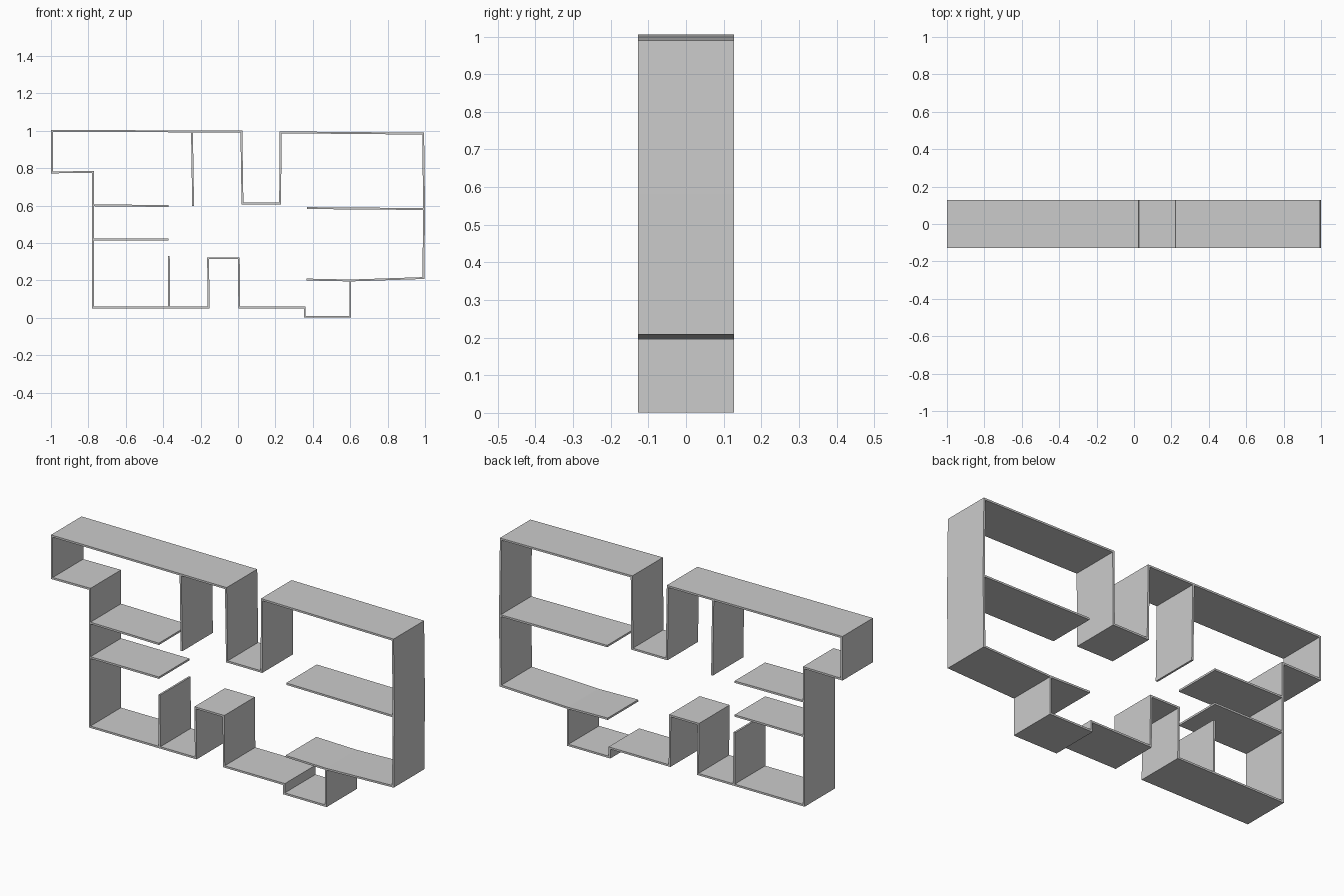
import bpy
import bmesh
from mathutils import Vector

if "Cube" in bpy.data.objects:
    bpy.data.objects.remove(bpy.data.objects["Cube"])

DEPTH = 0.127   # half depth along y
HALF = 0.005    # half wall thickness


def wall(name, points, closed=False):
    """Thin mitred wall following a centre line in the x-z plane."""
    pts = [Vector(p) for p in points]
    n = len(pts)
    bm = bmesh.new()
    rings = []
    for i, p in enumerate(pts):
        dirs = []
        if closed or i > 0:
            dirs.append((p - pts[i - 1]).normalized())
        if closed or i < n - 1:
            dirs.append((pts[(i + 1) % n] - p).normalized())
        normals = [Vector((-d.y, d.x)) for d in dirs]
        mitre = sum(normals, Vector((0, 0))).normalized()
        off = mitre * (HALF / mitre.dot(normals[0]))
        rings.append([bm.verts.new((q.x, y, q.y)) for q, y in (
            (p + off, -DEPTH), (p + off, DEPTH),
            (p - off, DEPTH), (p - off, -DEPTH))])
    for i in range(n if closed else n - 1):
        a, b = rings[i], rings[(i + 1) % n]
        for k in range(4):
            m = (k + 1) % 4
            bm.faces.new((a[k], a[m], b[m], b[k]))
    if not closed:
        bm.faces.new(rings[0])
        bm.faces.new(rings[-1])
    bmesh.ops.recalc_face_normals(bm, faces=bm.faces)
    mesh = bpy.data.meshes.new(name)
    bm.to_mesh(mesh)
    bm.free()
    bpy.context.collection.objects.link(bpy.data.objects.new(name, mesh))


# Outer wall, clockwise from the top left corner
wall("outer_wall", [
    (-0.995, 1.0), (0.018, 0.996), (0.024, 0.612), (0.225, 0.612),
    (0.228, 0.992), (0.99, 0.985), (0.995, 0.582), (0.991, 0.213),
    (0.6, 0.2), (0.6, 0.006), (0.357, 0.006), (0.357, 0.055),
    (0.007, 0.055), (0.004, 0.319), (-0.16, 0.319), (-0.157, 0.055),
    (-0.775, 0.055), (-0.775, 0.78), (-0.995, 0.778)], closed=True)

# Inner partitions
wall("left_upper_partition", [(-0.775, 0.602), (-0.372, 0.598)])
wall("left_lower_partition", [(-0.775, 0.42), (-0.372, 0.42)])
wall("top_partition", [(-0.246, 0.996), (-0.24, 0.597)])
wall("bottom_partition", [(-0.368, 0.055), (-0.37, 0.331)])
wall("right_upper_partition", [(0.37, 0.587), (0.993, 0.582)])
wall("right_lower_partition", [(0.367, 0.205), (0.6, 0.2)])
